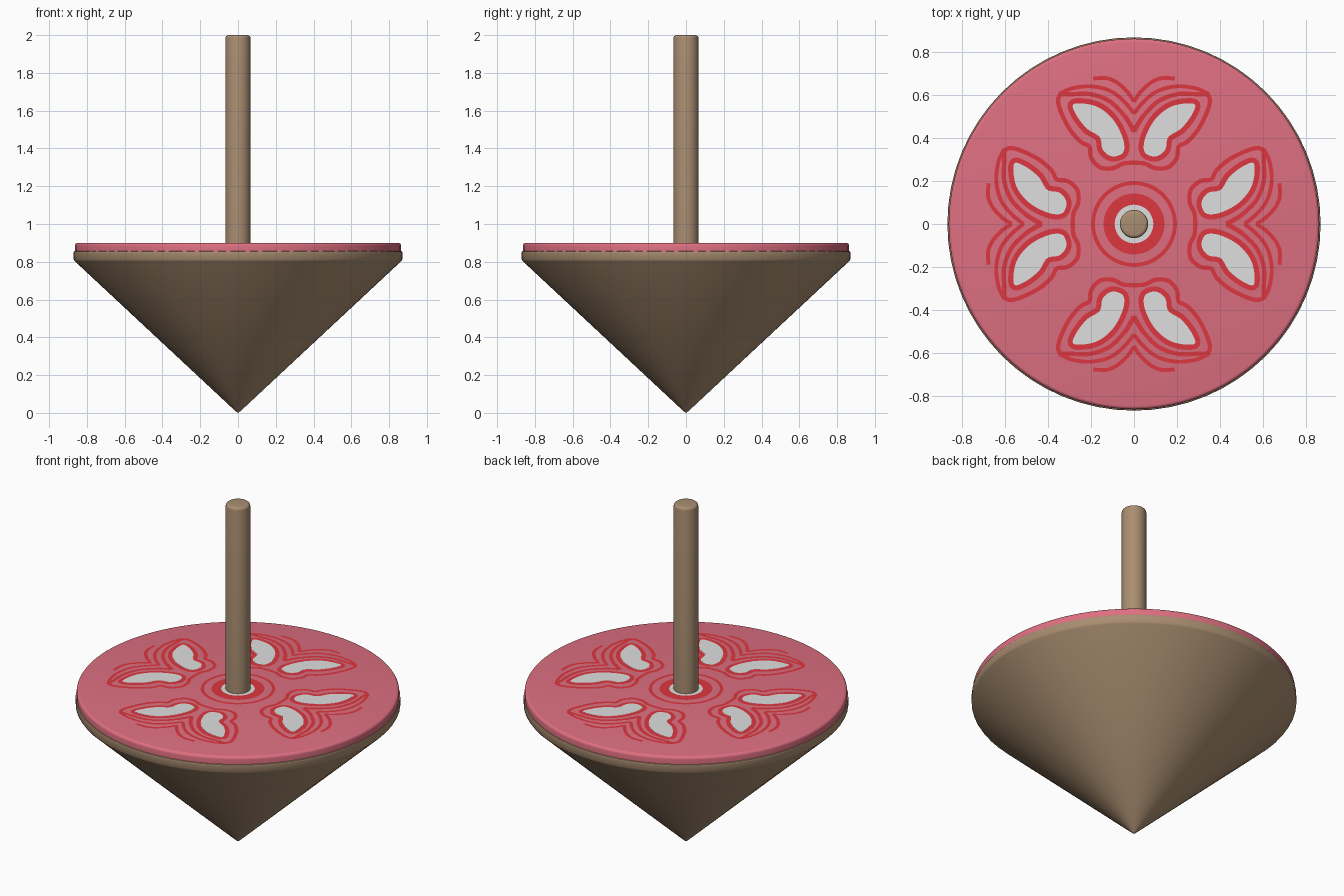
import bpy, math
from mathutils import Vector, Matrix

cube = bpy.data.objects.get("Cube")
if cube:
    bpy.data.objects.remove(cube, do_unlink=True)


def material(name, rgb):
    m = bpy.data.materials.new(name)
    m.use_nodes = True
    m.diffuse_color = (*rgb, 1)
    m.node_tree.nodes["Principled BSDF"].inputs["Base Color"].default_value = (*rgb, 1)
    return m


wood = material("tan wood", (0.40, 0.27, 0.165))
pink = material("pink paint", (0.73, 0.16, 0.22))
red = material("red paint", (0.73, 0.038, 0.05))
grey = material("pale grey paint", (0.74, 0.74, 0.74))

TOP = 0.9
LINE_Z, FILL_Z = TOP + 0.002, TOP + 0.004


def add_object(name, verts, faces, mat):
    mesh = bpy.data.meshes.new(name)
    mesh.from_pydata(verts, [], faces)
    mesh.materials.append(mat)
    ob = bpy.data.objects.new(name, mesh)
    bpy.context.collection.objects.link(ob)
    return ob


def lathe(name, profile, mat, n=64):
    """Revolve (radius, height) points around z, from bottom to top."""
    verts, rings, faces = [], [], []
    for r, z in profile:
        count = n if r > 0 else 1
        rings.append([len(verts) + i % count for i in range(n)])
        for i in range(count):
            a = math.tau * i / n
            verts.append((r * math.cos(a), r * math.sin(a), z))
    for low, high in zip(rings, rings[1:]):
        for i in range(n):
            j = (i + 1) % n
            quad = [low[i], low[j], high[j], high[i]]
            faces.append(list(dict.fromkeys(quad)))
    ob = add_object(name, verts, faces, mat)
    bpy.ops.object.select_all(action="DESELECT")
    ob.select_set(True)
    bpy.context.view_layer.objects.active = ob
    bpy.ops.object.shade_smooth_by_angle(angle=math.radians(35))
    return ob


def rounded(r, z, b, steps=4):
    """Quarter-round top edge of radius b."""
    return [(r - b + b * math.cos(t), z - b + b * math.sin(t))
            for t in (math.pi / 2 * k / steps for k in range(steps + 1))]


def spline(points, closed, steps=6):
    """Smooth path through the given points."""
    p = [Vector(q) for q in points]
    n = len(p)
    get = (lambda i: p[i % n]) if closed else (lambda i: p[max(0, min(n - 1, i))])
    out = []
    for i in range(n if closed else n - 1):
        a, b, c, d = (get(i + k) for k in (-1, 0, 1, 2))
        for s in range(steps):
            t = s / steps
            out.append(0.5 * (2 * b + (c - a) * t + (2 * a - 5 * b + 4 * c - d) * t * t
                              + (3 * b - a - 3 * c + d) * t ** 3))
    return out if closed else out + [p[-1]]


def offset(path, dist, closed):
    """Shift a path to its left by dist."""
    n, out = len(path), []
    for i, q in enumerate(path):
        before = path[i - 1] if closed or i else q
        after = path[(i + 1) % n] if closed or i < n - 1 else q
        d = (after - before).normalized()
        out.append(q + Vector((-d.y, d.x)) * dist)
    return out


def ribbon(inner, outer, closed):
    n = len(inner)
    faces = [(i, (i + 1) % n, n + (i + 1) % n, n + i) for i in range(n if closed else n - 1)]
    return inner + outer, faces


def place(name, shape, z, mat, turn, mirror):
    """Lay a flat plate on the disc, turned around z and optionally mirrored."""
    points, faces = shape
    m = Matrix.Rotation(turn, 3, "Z")
    s = -1 if mirror else 1
    ob = add_object(name, [m @ Vector((s * p.x, p.y, z)) for p in points], faces, mat)
    for poly in ob.data.polygons:
        if poly.normal.z < 0:
            poly.flip()
    return ob


# Turned parts
lathe("cone_body", [(0, 0), (0.012, 0.008), (0.864, 0.803), (0.87, 0.812), (0.87, 0.848)]
      + rounded(0.87, 0.856, 0.006, 2) + [(0, 0.856)], wood)
lathe("top_disc", [(0, 0.854), (0.864, 0.854)] + rounded(0.864, TOP, 0.016) + [(0, TOP)], pink, 96)
lathe("handle", [(0, 0.87), (0.066, 0.87)] + rounded(0.066, 2.0, 0.016) + [(0, 2.0)], wood, 32)


# Painted rings around the handle
def circle(r):
    return [Vector((r * math.cos(math.tau * i / 64), r * math.sin(math.tau * i / 64)))
            for i in range(64)]


for name, r0, r1, mat in (("centre_ring", 0.06, 0.09, grey), ("inner_ring", 0.09, 0.142, red),
                          ("outer_ring", 0.182, 0.2, red)):
    place(name, ribbon(circle(r0), circle(r1), True), LINE_Z, mat, 0, False)

# One painted wing, counter-clockwise
petal = spline([(0.28, 0.56), (0.18, 0.55), (0.10, 0.49), (0.052, 0.40), (0.05, 0.335),
                (0.10, 0.315), (0.145, 0.345), (0.16, 0.405), (0.22, 0.445), (0.27, 0.51)], True)
fill = (petal, [list(range(len(petal)))])
border = ribbon(petal, offset(petal, -0.024, True), True)


def stroke(points, width=0.022):
    path = spline(points, False)
    return ribbon(offset(path, width / 2, False), offset(path, -width / 2, False), False)


strokes = {
    "wing_outline": stroke([(0, 0.43), (0.04, 0.50), (0.11, 0.57), (0.2, 0.605), (0.29, 0.605),
                            (0.345, 0.60), (0.35, 0.55), (0.305, 0.45), (0.25, 0.385),
                            (0.208, 0.36), (0.2, 0.31), (0.16, 0.265), (0.10, 0.26),
                            (0.05, 0.282), (0, 0.285)][1:], 0.02),
    "wing_notch": stroke([(0, 0.43), (0.02, 0.468), (0.042, 0.503)]),
    "upper_curve": stroke([(0, 0.515), (0.045, 0.57), (0.11, 0.62), (0.2, 0.642),
                           (0.29, 0.632), (0.35, 0.605)], 0.018),
    "outer_curve": stroke([(0, 0.57), (0.03, 0.615), (0.08, 0.66), (0.13, 0.68), (0.19, 0.678)], 0.018),
}

# Two mirrored wings in each of four quarters
for quarter in range(4):
    turn = quarter * math.pi / 2
    for mirror in (False, True):
        tag = f"_{quarter + 1}_{'a' if mirror else 'b'}"
        place("petal" + tag, fill, FILL_Z, grey, turn, mirror)
        place("petal_border" + tag, border, LINE_Z, red, turn, mirror)
        for name, shape in strokes.items():
            place(name + tag, shape, LINE_Z, red, turn, mirror)
